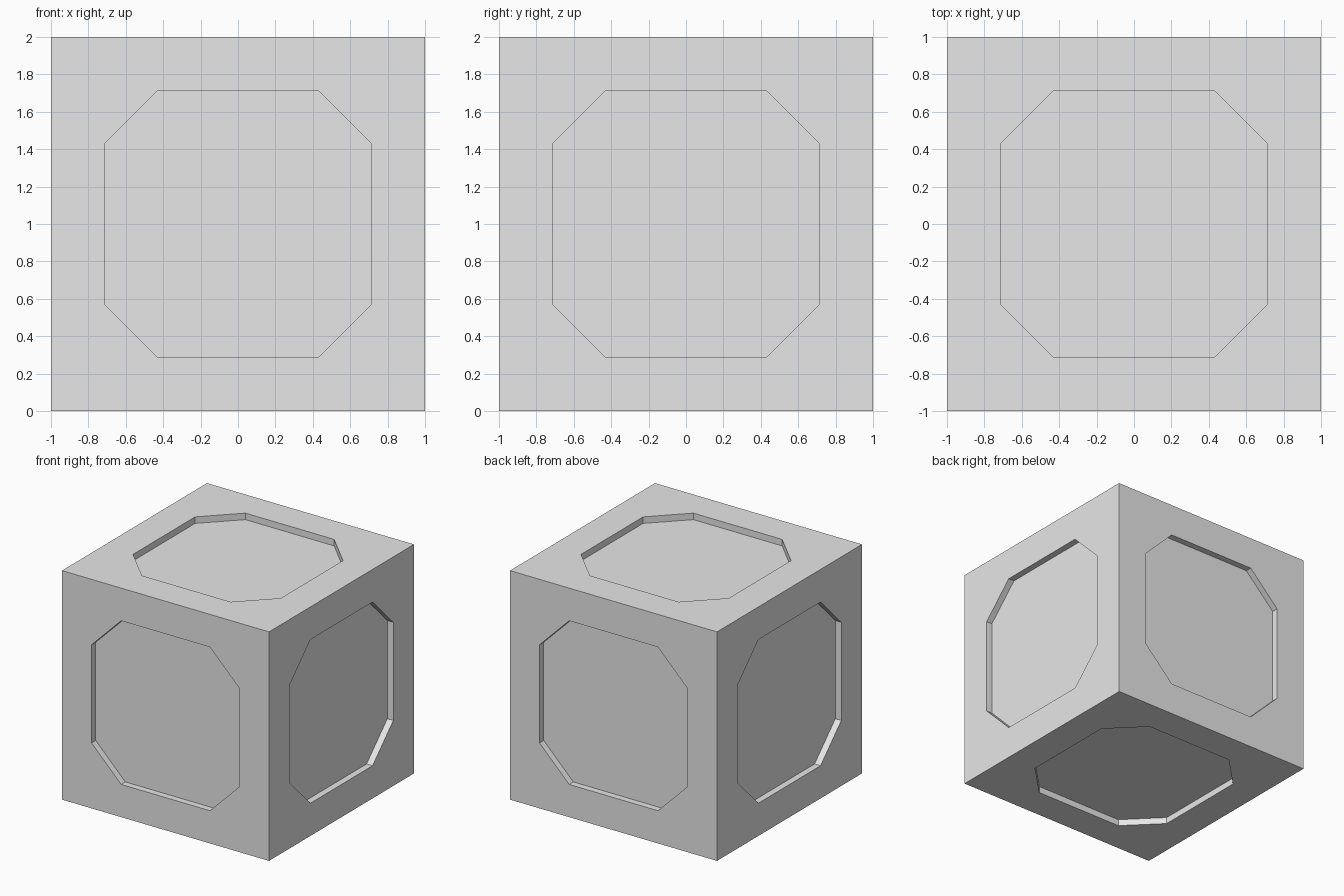
import bpy, bmesh
from math import pi
from mathutils import Matrix, Vector

if "Cube" in bpy.data.objects:
    bpy.data.objects.remove(bpy.data.objects["Cube"], do_unlink=True)

WIDE, NARROW, DEPTH = 5 / 7, 3 / 7, 0.4 / 7

grey = bpy.data.materials.new("plain_grey")
grey.use_nodes = True
colour = (0.8, 0.8, 0.8, 1)
grey.diffuse_color = colour
grey.node_tree.nodes["Principled BSDF"].inputs["Base Color"].default_value = colour


def add_side(bm, turn):
    """One cube side facing +z before turning, with a sunken octagon."""
    def vert(x, y, z):
        return bm.verts.new(turn @ Vector((x, y, z)))

    corners, rim, floor = [], [], []
    for sx, sy in ((1, 1), (-1, 1), (-1, -1), (1, -1)):
        corners.append(vert(sx, sy, 1))
        pair = [(sx * WIDE, sy * NARROW), (sx * NARROW, sy * WIDE)]
        if sx != sy:
            pair.reverse()
        for x, y in pair:
            rim.append(vert(x, y, 1))
            floor.append(vert(x, y, 1 - DEPTH))
    # flat frame: a triangle at each corner and a quad along each edge
    for i in range(4):
        a, b, c = 2 * i, 2 * i + 1, (2 * i + 2) % 8
        bm.faces.new((corners[i], rim[b], rim[a]))
        bm.faces.new((corners[i], corners[(i + 1) % 4], rim[c], rim[b]))
    # recess walls and floor
    for i in range(8):
        j = (i + 1) % 8
        bm.faces.new((rim[i], rim[j], floor[j], floor[i]))
    bm.faces.new(floor)


# cube body with a recess on all six sides
bm = bmesh.new()
for quarter in range(4):
    add_side(bm, Matrix.Rotation(quarter * pi / 2, 3, "X"))
for sign in (1, -1):
    add_side(bm, Matrix.Rotation(sign * pi / 2, 3, "Y"))
bmesh.ops.remove_doubles(bm, verts=bm.verts, dist=0.0001)
bmesh.ops.recalc_face_normals(bm, faces=bm.faces)
bmesh.ops.translate(bm, verts=bm.verts, vec=(0, 0, 1))

mesh = bpy.data.meshes.new("recessed_cube")
bm.to_mesh(mesh)
bm.free()
mesh.materials.append(grey)
bpy.context.collection.objects.link(bpy.data.objects.new("recessed_cube", mesh))
